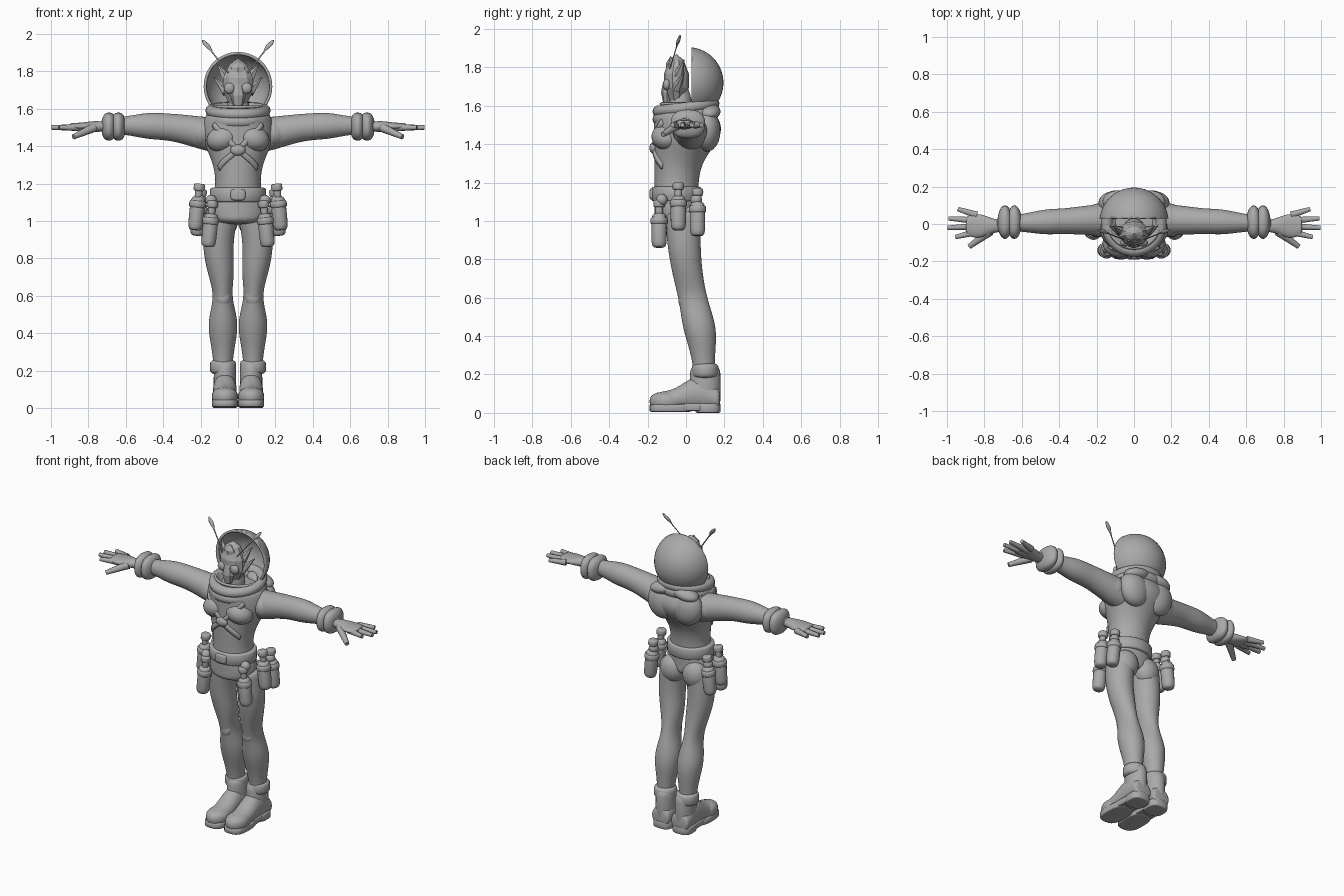
import bpy, bmesh, math
from mathutils import Vector, Matrix

cube = bpy.data.objects.get("Cube")
if cube:
    bpy.data.objects.remove(cube, do_unlink=True)

grey = bpy.data.materials.new("plain grey")
grey.use_nodes = True
grey.diffuse_color = (.4, .4, .4, 1)
grey.node_tree.nodes["Principled BSDF"].inputs["Base Color"].default_value = grey.diffuse_color


def finish(name, bm, mirror=False, subdivide=False, faceted=False):
    bmesh.ops.recalc_face_normals(bm, faces=bm.faces)
    mesh = bpy.data.meshes.new(name)
    bm.to_mesh(mesh)
    bm.free()
    mesh.materials.append(grey)
    part = bpy.data.objects.new(name, mesh)
    bpy.context.collection.objects.link(part)
    bpy.ops.object.select_all(action="DESELECT")
    part.select_set(True)
    bpy.context.view_layer.objects.active = part
    bpy.ops.object.shade_smooth_by_angle(angle=math.radians(15 if faceted else 50))
    if mirror:
        part.modifiers.new("mirror", "MIRROR").use_mirror_merge = False
    if subdivide:
        part.modifiers.new("smooth", "SUBSURF").levels = 2
    return part


def bump(value, centre, width):
    """Soft swelling that peaks at one along a part."""
    return math.exp(-((value - centre) / width) ** 2)


def power(value, exponent):
    return math.copysign(abs(value) ** exponent, value)


def skin(bm, loops, closed=False):
    pairs = list(zip(loops, loops[1:]))
    if closed:
        pairs.append((loops[-1], loops[0]))
    else:
        bm.faces.new(loops[0])
        bm.faces.new(loops[-1])
    for near, far in pairs:
        for i in range(len(near)):
            bm.faces.new((near[i - 1], near[i], far[i], far[i - 1]))


def sweep(name, axis, start, end, shape, steps=12, sides=14, mirror=True):
    """Skin ellipses along an axis; shape gives the centre and two radii."""
    bm = bmesh.new()
    along = "xyz".index(axis)
    loops = []
    for step in range(steps + 1):
        position = start + (end - start) * step / steps
        side, rise, width, height = shape(position)
        loop = []
        for i in range(sides):
            angle = math.tau * i / sides
            point = [side + width * math.cos(angle), rise + height * math.sin(angle)]
            point.insert(along, position)
            loop.append(bm.verts.new(point))
        loops.append(loop)
    skin(bm, loops)
    return finish(name, bm, mirror, subdivide=True)


def tube(name, start, end, first_radius, last_radius, sides=10, faceted=False):
    """Straight tapered rod between two points, mirrored."""
    start, end = Vector(start), Vector(end)
    turn = (end - start).to_track_quat("Z", "Y").to_matrix().to_4x4()
    bm = bmesh.new()
    bmesh.ops.create_cone(bm, cap_ends=True, segments=sides, radius1=first_radius,
                          radius2=last_radius, depth=(end - start).length,
                          matrix=Matrix.Translation((start + end) / 2) @ turn)
    finish(name, bm, mirror=True, faceted=faceted)


def blob(name, centre, size, mirror=False, square=1, flat=1, tilt=0, sides=24, faceted=False):
    """Ellipsoid; square boxes its outline and flat its profile when below one."""
    bm = bmesh.new()
    bmesh.ops.create_uvsphere(bm, u_segments=sides, v_segments=sides // 2, radius=1)
    for vert in bm.verts:
        x, y, z = vert.co
        angle, radius = math.atan2(y, x), power(math.hypot(x, y), flat)
        vert.co = (radius * power(math.cos(angle), square),
                   radius * power(math.sin(angle), square), power(z, flat))
    bm.transform(Matrix.Translation(centre) @ Matrix.Rotation(tilt, 4, "Y")
                 @ Matrix.Diagonal((*size, 1)))
    finish(name, bm, mirror, faceted=faceted)


def ring(name, centre, radius, thickness, slope):
    """Soft collar ring that sinks towards the front."""
    bm = bmesh.new()
    loops = []
    for i in range(36):
        around = math.tau * i / 36
        loop = []
        for k in range(10):
            section = math.tau * k / 10
            reach = radius + thickness * math.cos(section)
            x, y = reach * math.cos(around), reach * math.sin(around)
            offset = Vector((x, y, y * slope + thickness * math.sin(section)))
            loop.append(bm.verts.new(Vector(centre) + offset))
        loops.append(loop)
    skin(bm, loops, closed=True)
    finish(name, bm)


def strap(name, start, end, width, target):
    """Flat band laid over the torso."""
    bm = bmesh.new()
    start, end = Vector(start), Vector(end)
    across = (end - start).cross(Vector((0, 1, 0))).normalized() * width / 2
    rows = []
    for i in range(11):
        middle = start.lerp(end, i / 10)
        rows.append([bm.verts.new(middle + across * k) for k in (-1, 0, 1)])
    for near, far in zip(rows, rows[1:]):
        for k in (0, 1):
            bm.faces.new((near[k], near[k + 1], far[k + 1], far[k]))
    band = finish(name, bm, mirror=True)
    wrap = band.modifiers.new("wrap", "SHRINKWRAP")
    wrap.target, wrap.offset = target, .01
    band.modifiers.new("thick", "SOLIDIFY").thickness = .02


# Torso: narrow waist, broad chest and hips
def torso_shape(z):
    chest = bump(z, 1.48, .14)
    hips = bump(z, 1.06, .07)
    return 0, .06 * chest - .05, .12 + .08 * chest + .04 * hips, .115 + .065 * chest


torso = sweep("torso", "z", .98, 1.59, torso_shape, sides=20, mirror=False)
blob("neck", (0, -.03, 1.6), (.06, .06, .12))
blob("chest_pad", (.08, -.1, 1.44), (.09, .08, .07), mirror=True, tilt=.3)
blob("shoulder_blade", (.09, .11, 1.47), (.1, .07, .11), mirror=True, tilt=.3)
blob("upper_back_roll", (.08, .12, 1.57), (.09, .06, .04), mirror=True, tilt=.2)
blob("shoulder", (.19, .02, 1.47), (.08, .09, .08), mirror=True)
blob("buttock", (.08, .02, 1), (.08, .07, .09), mirror=True)
strap("upper_strap", (.16, -.16, 1.52), (0, -.2, 1.38), .03, torso)
strap("lower_strap", (0, -.2, 1.38), (.14, -.16, 1.28), .03, torso)
blob("chest_buckle", (0, -.17, 1.38), (.04, .02, .03))

# Belt and buckle
blob("belt", (0, -.05, 1.14), (.15, .13, .04), flat=.2)
blob("belt_buckle", (0, -.17, 1.14), (.04, .02, .03), square=.5, flat=.5)

# Gas canisters hanging from the belt
canister_places = {"front": (.16, -.14, .86), "middle": (.23, -.04, .95), "rear": (.22, .06, .92)}
canister_parts = {"body": (.09, .04, .09), "band": (.14, .045, .02),
                  "valve": (.2, .02, .03), "knob": (.23, .03, .02)}
for place, (x, y, z) in canister_places.items():
    for piece, (height, radius, half) in canister_parts.items():
        blob(f"{place}_canister_{piece}", (x - height / 10, y, z + height), (radius, radius, half),
             mirror=True, flat=.4, tilt=-.1, sides=20)
    blob(f"{place}_canister_clip", (x * .9, y * .9, 1.11), (.03, .03, .03), mirror=True)


# Arms with a swelling forearm and rolled cuffs
def arm_shape(x):
    radius = .11 - .1 * x + .01 * bump(x, .48, .08)
    return .03 - .04 * x, 1.51 - .05 * bump(x, .1, .2), radius * .95, radius


sweep("arm", "x", .1, .74, arm_shape)
for name, x in (("upper_cuff", .64), ("lower_cuff", .69)):
    blob(name, (x, .01, 1.505), (.04, .09, .075), mirror=True, flat=.8)


# Hands with spread fingers
def palm_shape(x):
    return -.01, 1.505, .03 + .035 * bump(x, .84, .08), .02 + .01 * bump(x, .76, .06)


sweep("palm", "x", .7, .9, palm_shape)
for finger, spread in (("index", -.07), ("middle", -.02), ("ring", .03), ("little", .08)):
    tip = (1 - 9 * spread ** 2, spread, 1.5)
    tube(finger + "_finger", (.84, spread * .6, 1.5), tip, .02, .012)
tube("thumb", (.77, -.04, 1.5), (.88, -.12, 1.45), .025, .014)


# Legs: knees bend forward, calves swell behind
def leg_shape(z):
    depth = .045 + z * .05 + .02 * bump(z, .44, .12)
    width = depth - .005 - .02 * bump(z, .6, .1)
    return .08 + .025 * bump(z, .87, .17), .04 - .06 * math.tanh(4 * (z - .58)), width, depth


sweep("leg", "z", .18, 1.06, leg_shape, steps=16)
blob("kneecap", (.08, -.01, .59), (.04, .03, .05), mirror=True)


# Boots with collar, sole and heel
def boot_shape(y):
    height = .05 + .04 * bump(y, .06, .1)
    return .07, height + .01, .065, height


sweep("boot_foot", "y", .18, -.14, boot_shape)
blob("boot_toe", (.07, -.1, .06), (.07, .09, .05), mirror=True, flat=.8)
blob("boot_shaft", (.07, .1, .14), (.06, .08, .11), mirror=True, flat=.4)
blob("boot_collar", (.08, .1, .22), (.07, .07, .04), mirror=True, flat=.5)
blob("boot_front_sole", (.07, -.08, .025), (.07, .11, .02), mirror=True, square=.7, flat=.2)
blob("boot_arch", (.07, .02, .03), (.06, .12, .02), mirror=True, square=.7, flat=.2)
blob("boot_heel", (.07, .115, .025), (.065, .065, .025), mirror=True, square=.7, flat=.2)

# Helmet: a dome opened at the front above the chin
rim, chin = .03, 1.61
bm = bmesh.new()
bmesh.ops.create_uvsphere(bm, u_segments=40, v_segments=28, radius=.185,
                          matrix=Matrix.Translation((0, .01, 1.72)))
for normal in (Vector((0, 1, 0)), Vector((0, 0, 1))):
    bmesh.ops.bisect_plane(bm, geom=bm.verts[:] + bm.edges[:] + bm.faces[:],
                           plane_co=(0, rim, chin), plane_no=normal)
middles = {face: face.calc_center_median() for face in bm.faces}
opening = [face for face, middle in middles.items() if middle.y < rim and middle.z > chin]
bmesh.ops.delete(bm, geom=opening, context="FACES")
helmet = finish("helmet", bm)
helmet.modifiers.new("shell", "SOLIDIFY").thickness = .015
ring("upper_collar", (0, 0, 1.59), .145, .03, .12)
ring("lower_collar", (0, 0, 1.55), .14, .035, .12)

# Faceted head with muzzle, crest, eyes and side tufts
blob("head", (0, -.05, 1.73), (.09, .07, .14), flat=1.2, sides=10, faceted=True)
blob("muzzle", (0, -.1, 1.67), (.04, .03, .08), flat=1.2, sides=8, faceted=True)
blob("brow_crest", (0, -.08, 1.8), (.05, .03, .06), flat=1.5, sides=6, faceted=True)
blob("eye", (.045, -.1, 1.71), (.03, .02, .03), mirror=True, tilt=.4)
tube("upper_tuft", (.06, -.04, 1.76), (.11, -.01, 1.84), .03, .002, sides=6, faceted=True)
tube("lower_tuft", (.06, -.05, 1.69), (.13, -.01, 1.77), .03, .002, sides=6, faceted=True)


# Antennae ending in leaf tips
def antenna_shape(z):
    climb = (z - 1.79) / .18
    radius = .005 + .015 * bump(z, 1.94, .02)
    return .05 + .14 * climb, .055 * climb - .085, radius, radius * .6


sweep("antenna", "z", 1.79, 1.97, antenna_shape, sides=8)
